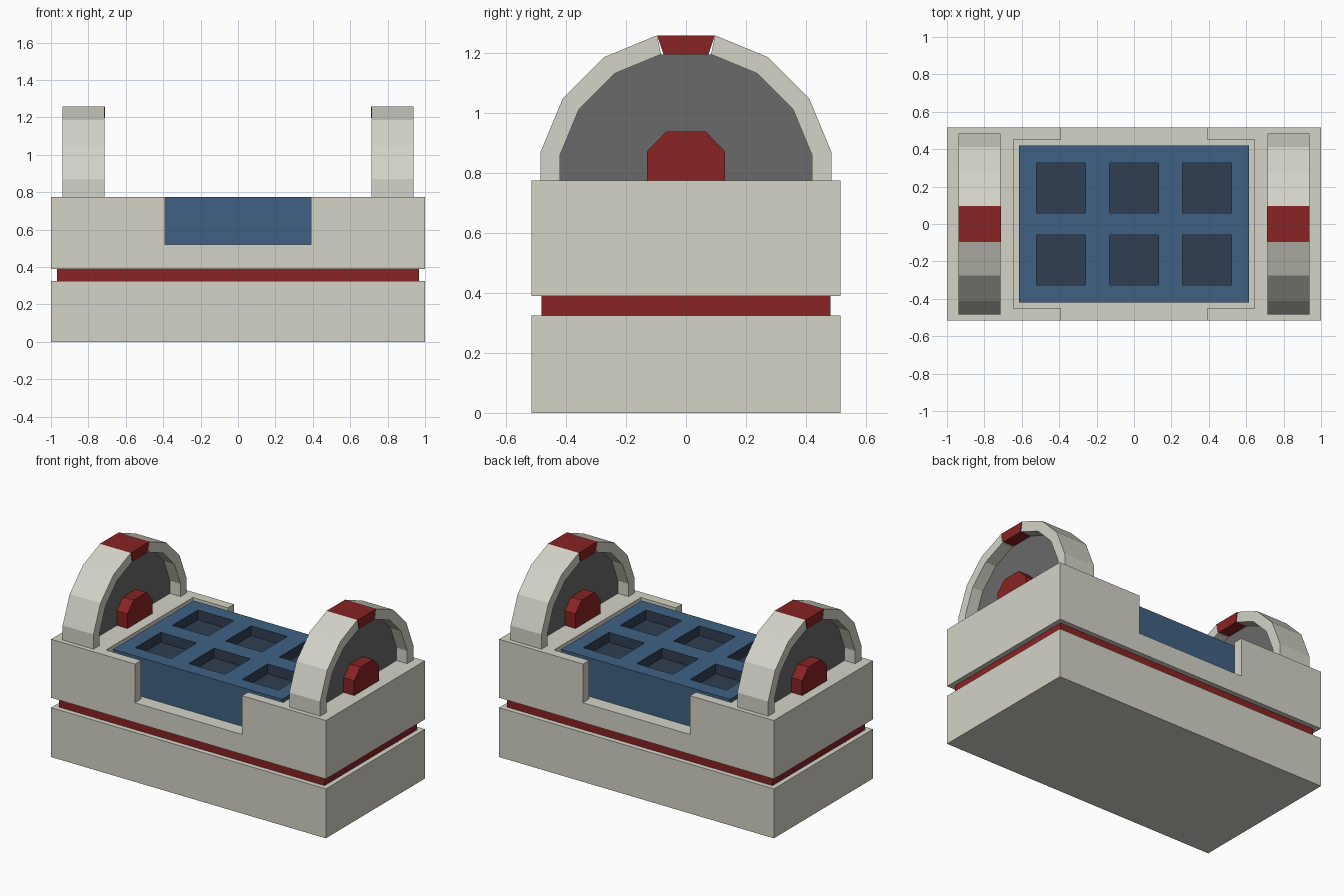
import bpy, bmesh, math
from mathutils import Vector

if "Cube" in bpy.data.objects:
    bpy.data.objects.remove(bpy.data.objects["Cube"])


def material(name, rgb):
    m = bpy.data.materials.new(name)
    lin = [((c / 255 + 0.055) / 1.055) ** 2.4 for c in rgb]
    m.diffuse_color = (*lin, 1)
    m.use_nodes = True
    m.node_tree.nodes["Principled BSDF"].inputs["Base Color"].default_value = m.diffuse_color
    return m


BEIGE = material("warm_grey", (212, 211, 200))
RED = material("dark_red", (137, 35, 35))
BLUE = material("steel_blue", (63, 97, 131))
NAVY = material("dark_navy", (48, 62, 82))
GREY = material("mid_grey", (106, 106, 106))


def finish(name, bm, *mats):
    bmesh.ops.recalc_face_normals(bm, faces=bm.faces)
    me = bpy.data.meshes.new(name)
    bm.to_mesh(me)
    bm.free()
    for m in mats:
        me.materials.append(m)
    ob = bpy.data.objects.new(name, me)
    bpy.context.collection.objects.link(ob)
    return ob


def prism(name, pts, axis, lo, hi, mat):
    """Extrude a 2D profile: axis 'x' uses (y, z) points, axis 'z' uses (x, y)."""
    bm = bmesh.new()
    to3 = (lambda p: (lo, p[0], p[1])) if axis == 'x' else (lambda p: (p[0], p[1], lo))
    move = Vector((hi - lo, 0, 0)) if axis == 'x' else Vector((0, 0, hi - lo))
    face = bm.faces.new([bm.verts.new(to3(p)) for p in pts])
    ext = bmesh.ops.extrude_face_region(bm, geom=[face], use_keep_orig=True)
    bmesh.ops.translate(bm, vec=move, verts=[g for g in ext["geom"] if isinstance(g, bmesh.types.BMVert)])
    return finish(name, bm, mat)


def block(name, x, y, lo, hi, mat):
    return prism(name, [(-x, -y), (x, -y), (x, y), (-x, y)], 'z', lo, hi, mat)


# Stacked base with a recessed red band
TOP, FLOOR = 0.775, 0.52
block("lower_base", 1, 0.515, 0, 0.325, BEIGE)
block("red_band", 0.967, 0.482, 0.325, 0.39, RED)
upper = block("upper_base", 1, 0.515, 0.39, TOP, BEIGE)

# Tray well with front and back openings, cut by a plus-shaped prism
quarter = [(0.39, 0.7), (0.39, 0.452), (0.645, 0.452)]
plus = (quarter + [(x, -y) for x, y in reversed(quarter)]
        + [(-x, -y) for x, y in quarter] + [(-x, y) for x, y in reversed(quarter)])
cutter = prism("well_cutter", plus, 'z', FLOOR, 1.0, BEIGE)
cutter.hide_render = True
mod = upper.modifiers.new("well", 'BOOLEAN')
mod.operation, mod.solver, mod.object = 'DIFFERENCE', 'EXACT', cutter
deps = bpy.context.evaluated_depsgraph_get()
cut_mesh = bpy.data.meshes.new_from_object(upper.evaluated_get(deps))
upper.modifiers.clear()
upper.data = cut_mesh
bpy.data.objects.remove(cutter)

# Blue tray with six sunken pockets
xs = [-0.615, -0.52, -0.258, -0.132, 0.132, 0.258, 0.52, 0.615]
ys = [-0.42, -0.325, -0.06, 0.06, 0.325, 0.42]
bm = bmesh.new()
grid = [[bm.verts.new((x, y, TOP)) for y in ys] for x in xs]
pockets = []
for i in range(len(xs) - 1):
    for j in range(len(ys) - 1):
        f = bm.faces.new((grid[i][j], grid[i + 1][j], grid[i + 1][j + 1], grid[i][j + 1]))
        if i % 2 and j % 2:
            pockets.append(f)
rim = [e for e in bm.edges if e.is_boundary]
ext = bmesh.ops.extrude_edge_only(bm, edges=rim)["geom"]
bmesh.ops.translate(bm, vec=(0, 0, FLOOR - TOP), verts=[g for g in ext if isinstance(g, bmesh.types.BMVert)])
bmesh.ops.holes_fill(bm, edges=[e for e in bm.edges if e.is_boundary], sides=0)
for f in pockets:
    floor = bmesh.ops.extrude_discrete_faces(bm, faces=[f])["faces"][0]
    bmesh.ops.translate(bm, vec=(0, 0, -0.065), verts=floor.verts)
    floor.material_index = 1
    for e in floor.edges:
        for side in e.link_faces:
            side.material_index = 1
finish("pocket_tray", bm, BLUE, NAVY)


# Half-round wheel at each end: rim halves, keystone, disc and hub
def arc(r):
    """Quarter of a 16-sided outline, from the deck up to the top flat."""
    pts = [(r * math.cos(math.radians(11.25)), TOP)]
    for k in range(4):
        a = math.radians(11.25 + 22.5 * k)
        pts.append((r * math.cos(a), TOP + r * math.sin(a)))
    return pts


def flip(pts):
    return [(-y, z) for y, z in reversed(pts)]


outer, inner = arc(0.494), arc(0.429)
rim_half = outer + inner[::-1]
key = [outer[-1], (-outer[-1][0], outer[-1][1]), (-0.075, inner[-1][1]), (0.075, inner[-1][1])]
hub = [(0.13, TOP), (0.13, 0.872), (0.066, 0.938)]
for side, cx in (("left", -0.825), ("right", 0.825)):
    lo, hi = cx - 0.112, cx + 0.112
    prism(side + "_rim_back", rim_half, 'x', lo, hi, BEIGE)
    prism(side + "_rim_front", flip(rim_half), 'x', lo, hi, BEIGE)
    prism(side + "_keystone", key, 'x', lo - 0.001, hi + 0.001, RED)
    prism(side + "_disc", inner + flip(inner), 'x', cx - 0.035, cx + 0.035, GREY)
    prism(side + "_hub", hub + flip(hub), 'x', lo, hi, RED)
